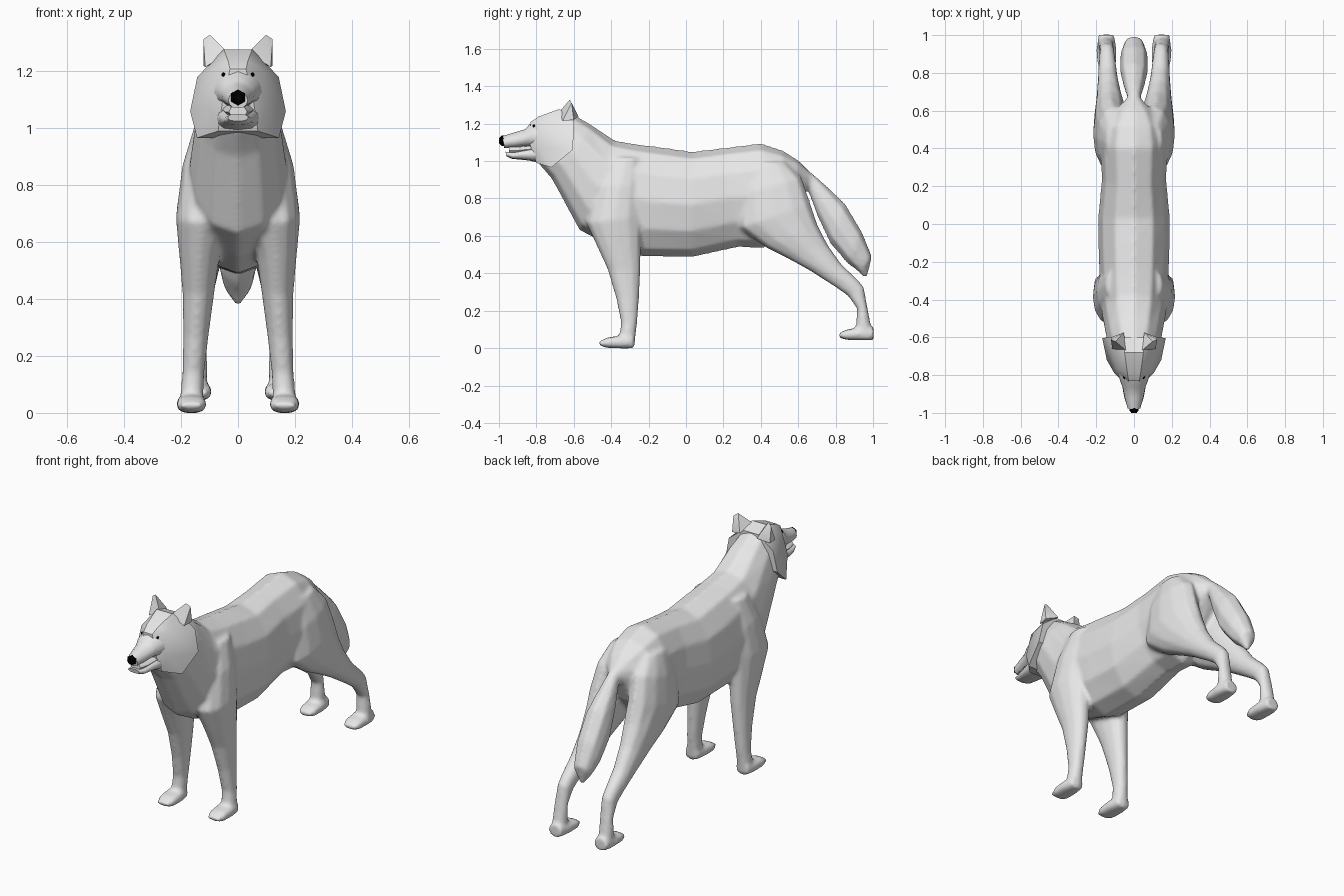
import bpy, bmesh, math
from mathutils import Vector
from mathutils.bvhtree import BVHTree


def material(name, value):
    m = bpy.data.materials.new(name)
    m.diffuse_color = (value, value, value, 1)
    return m


FUR = material("grey_fur", 0.8)
BLACK = material("black", 0.0)


def finish(name, bm, mat, mirror=False, angle=50):
    bmesh.ops.recalc_face_normals(bm, faces=bm.faces)
    me = bpy.data.meshes.new(name)
    bm.to_mesh(me)
    bm.free()
    me.materials.append(mat)
    ob = bpy.data.objects.new(name, me)
    bpy.context.collection.objects.link(ob)
    bpy.ops.object.select_all(action='DESELECT')
    bpy.context.view_layer.objects.active = ob
    ob.select_set(True)
    if angle:
        bpy.ops.object.shade_smooth_by_angle(angle=math.radians(angle))
    if mirror:
        mod = ob.modifiers.new("mirror", 'MIRROR')
        mod.use_mirror_merge = False
    return ob


def loft(name, rings, mat=FUR, n=12, e=0.9, k=1.0, mirror=False, angle=50):
    """Each ring: y, z of one end, y, z of the other end, then x range."""
    bm = bmesh.new()
    loops = []
    for ya, za, yb, zb, x0, x1 in rings:
        a, b = Vector((0, ya, za)), Vector((0, yb, zb))
        loop = []
        for i in range(n):
            ang = 2 * math.pi * i / n
            s = math.sin(ang)
            p = a.lerp(b, max(0, (1 - math.cos(ang)) / 2) ** k)
            p.x = (x0 + x1) / 2 + (x1 - x0) / 2 * math.copysign(abs(s) ** e, s)
            loop.append(bm.verts.new(p))
        loops.append(loop)
    for l0, l1 in zip(loops, loops[1:]):
        for i in range(n):
            j = (i + 1) % n
            bm.faces.new((l0[i], l0[j], l1[j], l1[i]))
    bm.faces.new(loops[0])
    bm.faces.new(loops[-1])
    return finish(name, bm, mat, mirror, angle)


def centred(rings):
    return [(*r[:4], -r[4], r[4]) for r in rings]


def hull(name, pts, mat=FUR, mirror=True, angle=35):
    bm = bmesh.new()
    for p in pts:
        bm.verts.new(p)
    bmesh.ops.convex_hull(bm, input=bm.verts)
    return finish(name, bm, mat, mirror, angle)


# Neck, chest, belly and rump
body = [loft("body", centred([
    (-0.61, 1.255, -0.80, 1.00, 0.115), (-0.50, 1.19, -0.715, 0.90, 0.145),
    (-0.38, 1.11, -0.57, 0.63, 0.17), (-0.26, 1.09, -0.42, 0.55, 0.18),
    (-0.10, 1.07, -0.24, 0.49, 0.187), (0.03, 1.05, 0.03, 0.485, 0.19),
    (0.20, 1.07, 0.28, 0.54, 0.17), (0.40, 1.095, 0.42, 0.535, 0.18),
    (0.52, 1.055, 0.50, 0.62, 0.165), (0.60, 1.005, 0.58, 0.72, 0.115),
    (0.68, 0.925, 0.63, 0.82, 0.04)]))]

# Legs
body.append(loft("front_legs", [
    (-0.40, 1.02, -0.24, 1.02, 0.03, 0.15), (-0.48, 0.87, -0.23, 0.87, 0.02, 0.196),
    (-0.535, 0.67, -0.235, 0.70, 0.03, 0.219), (-0.475, 0.54, -0.24, 0.55, 0.065, 0.206),
    (-0.42, 0.42, -0.242, 0.42, 0.083, 0.195), (-0.375, 0.27, -0.25, 0.27, 0.103, 0.193),
    (-0.348, 0.14, -0.26, 0.14, 0.118, 0.196), (-0.36, 0.03, -0.275, 0.01, 0.123, 0.206)],
    mirror=True))
body.append(loft("hind_legs", [
    (0.33, 0.98, 0.53, 1.0, 0.03, 0.15), (0.28, 0.82, 0.62, 0.91, 0.02, 0.195),
    (0.28, 0.64, 0.668, 0.77, 0.03, 0.217), (0.43, 0.535, 0.705, 0.66, 0.04, 0.211),
    (0.55, 0.475, 0.76, 0.55, 0.063, 0.20), (0.66, 0.415, 0.835, 0.445, 0.083, 0.193),
    (0.80, 0.325, 0.925, 0.36, 0.098, 0.186), (0.865, 0.28, 0.952, 0.325, 0.103, 0.183),
    (0.915, 0.21, 0.968, 0.23, 0.108, 0.186), (0.908, 0.11, 0.993, 0.10, 0.108, 0.191),
    (0.90, 0.05, 1.003, 0.045, 0.105, 0.193)], mirror=True))

# Paws: the same shape at the front and the back
PAW = [(-0.463, 0.037, -0.463, 0.014, 0.125, 0.20), (-0.42, 0.057, -0.425, 0.001, 0.11, 0.215),
       (-0.36, 0.066, -0.35, -0.002, 0.11, 0.217), (-0.278, 0.07, -0.278, -0.002, 0.123, 0.206)]
for name, dx, dy, dz in (("front_paws", 0, 0, 0), ("hind_paws", -0.018, 1.28, 0.043)):
    body.append(loft(name, [(a + dy, b + dz, c + dy, d + dz, x0 + dx, x1 + dx)
                            for a, b, c, d, x0, x1 in PAW], e=0.55, mirror=True))

# Tail
body.append(loft("tail", centred([
    (0.60, 0.99, 0.61, 0.86, 0.03), (0.70, 0.915, 0.645, 0.86, 0.036),
    (0.77, 0.85, 0.70, 0.71, 0.057), (0.85, 0.775, 0.77, 0.56, 0.075),
    (0.94, 0.625, 0.86, 0.455, 0.073), (0.995, 0.49, 0.92, 0.41, 0.052),
    (0.968, 0.38, 0.955, 0.375, 0.008)]), n=8))

# Blend body, legs, paws and tail into one skin
bpy.ops.object.select_all(action='DESELECT')
for ob in body:
    ob.select_set(True)
bpy.context.view_layer.objects.active = body[0]
bpy.ops.object.convert(target='MESH')
bpy.ops.object.join()
skin = bpy.context.view_layer.objects.active
skin.name = "body"
mod = skin.modifiers.new("blend", 'REMESH')
mod.mode = 'VOXEL'
mod.voxel_size = 0.011
mod.use_smooth_shade = True
mod = skin.modifiers.new("soften", 'SMOOTH')
mod.factor = 0.5
mod.iterations = 6

# Skull with flared cheeks
half = [(0.05, -0.68, 1.277), (0.05, -0.60, 1.25), (0.143, -0.60, 1.18), (0.168, -0.605, 1.06),
        (0.144, -0.72, 0.966), (0.07, -0.80, 0.99), (0.104, -0.79, 1.08), (0.088, -0.765, 1.205),
        (0.035, -0.79, 1.237), (0.028, -0.832, 1.208), (0.055, -0.835, 1.09)]
skull = hull("skull", half + [(-x, y, z) for x, y, z in half], mirror=False)

# Upper muzzle
loft("muzzle", centred([
    (-0.78, 1.215, -0.78, 1.06, 0.09), (-0.835, 1.198, -0.835, 1.075, 0.072),
    (-0.86, 1.17, -0.87, 1.077, 0.06), (-0.92, 1.152, -0.92, 1.072, 0.049),
    (-0.98, 1.134, -0.972, 1.07, 0.034)]), k=0.8)

# Open mouth: lower jaw and teeth
loft("lower_jaw", centred([
    (-0.77, 1.085, -0.76, 0.985, 0.085), (-0.84, 1.068, -0.84, 1.003, 0.066),
    (-0.92, 1.047, -0.93, 1.012, 0.05), (-0.965, 1.05, -0.96, 1.025, 0.036)]), e=0.6)
loft("teeth", centred([
    (-0.79, 1.09, -0.79, 1.045, 0.06), (-0.90, 1.08, -0.90, 1.035, 0.045),
    (-0.947, 1.08, -0.947, 1.035, 0.032)]), n=8)

# Ears
hull("ears", [
    (0.035, -0.675, 1.265), (0.115, -0.66, 1.215), (0.122, -0.60, 1.22), (0.055, -0.575, 1.24),
    (0.098, -0.622, 1.328), (0.122, -0.612, 1.312)])

# Nose
loft("nose", centred([
    (-0.96, 1.136, -0.965, 1.08, 0.027), (-0.985, 1.136, -0.985, 1.08, 0.029),
    (-1.0, 1.122, -1.0, 1.094, 0.017)]), mat=BLACK, n=6, e=1, angle=0)

# Eyes: thin discs laid on the face
bm = bmesh.new()
bm.from_mesh(skull.data)
tree = BVHTree.FromBMesh(bm)
bm.free()
hit, normal, _, _ = tree.ray_cast(Vector((0.051, -1.5, 1.188)), Vector((0, 1, 0)))
turn = normal.to_track_quat('Z', 'X').to_matrix().to_4x4()
turn.translation = hit + normal * 0.002
bm = bmesh.new()
bmesh.ops.create_cone(bm, cap_ends=True, segments=8, radius1=0.008, radius2=0.006,
                      depth=0.006, matrix=turn)
finish("eyes", bm, BLACK, True, 0)
